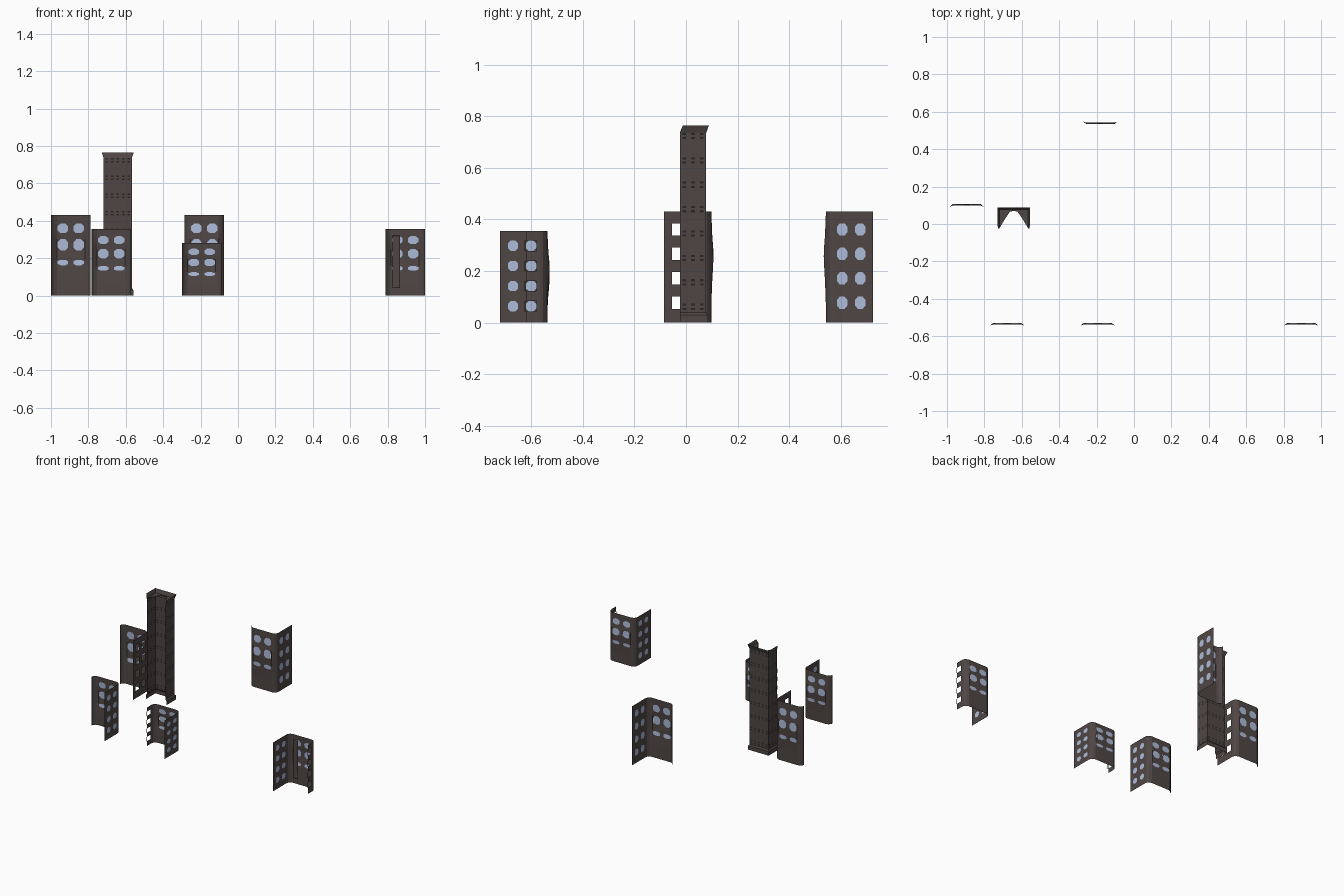
import bpy, bmesh
from mathutils import Vector

if "Cube" in bpy.data.objects:
    bpy.data.objects.remove(bpy.data.objects["Cube"])


def material(name, rgb):
    m = bpy.data.materials.new(name)
    m.diffuse_color = (*rgb, 1)
    m.use_nodes = True
    m.node_tree.nodes["Principled BSDF"].inputs["Base Color"].default_value = m.diffuse_color
    return m


MATS = [material("brown_wall", (0.078, 0.062, 0.058)),
        material("pale_blue_glass", (0.42, 0.50, 0.70)),
        material("dark_recess", (0.022, 0.018, 0.018))]
WALL, GLASS, DARK, HOLE = 0, 1, 2, 3


def sheet(name, point, us, zs, kind, flip=False):
    """Open wall sheet over a grid; window cells become octagonal panes, dark slots or holes."""
    bm = bmesh.new()

    def face(uz, mat):
        vs = [bm.verts.new(point(u, z)) for u, z in uz]
        f = bm.faces.new(vs if flip else vs[::-1])
        f.material_index = mat

    for i, (a, b) in enumerate(zip(us, us[1:])):
        for j, (c, d) in enumerate(zip(zs, zs[1:])):
            k = kind(i, j)
            if k == HOLE:
                continue
            if k == GLASS:
                p, q = (b - a) * 0.27, (d - c) * 0.27
                face([(a + p, c), (b - p, c), (b, c + q), (b, d - q),
                      (b - p, d), (a + p, d), (a, d - q), (a, c + q)], GLASS)
                for x, sx in ((a, 1), (b, -1)):
                    for z, sz in ((c, 1), (d, -1)):
                        tri = [(x, z), (x + sx * p, z), (x, z + sz * q)]
                        face(tri if sx * sz > 0 else tri[::-1], WALL)
            else:
                face([(a, c), (b, c), (b, d), (a, d)], k)
    bmesh.ops.remove_doubles(bm, verts=bm.verts, dist=1e-5)
    me = bpy.data.meshes.new(name)
    bm.to_mesh(me)
    bm.free()
    for m in MATS:
        me.materials.append(m)
    ob = bpy.data.objects.new(name, me)
    bpy.context.collection.objects.link(ob)
    return ob


def lerp_table(table, t):
    for (a, p), (b, q) in zip(table, table[1:]):
        if t <= b:
            return p + (q - p) * (t - a) / (b - a)
    return table[-1][1]


# Rounded plan of the main wall and its slight vertical bow
PLAN = [(-0.106, -0.03), (-0.102, -0.016), (-0.092, -0.006), (-0.075, 0),
        (0.075, 0), (0.092, -0.006), (0.102, -0.016), (0.106, -0.03)]
BOW = [(0, 0), (0.28, 0.001), (0.5, 0.007), (0.63, 0.009), (0.77, 0.004), (1, 0)]
MAIN_Z = [0, 0.2, 0.375, 0.445, 0.56, 0.70, 0.775, 0.895, 1]
SIDE_Z = [0]
for r in (0.18, 0.40, 0.62, 0.84):
    SIDE_Z += [r - 0.056, r + 0.056]
SIDE_Z.append(1)


def building(name, cx, back, h, left=None, right=None, sy=1):
    """Facade with its main wall at y = back (facing sy) and optional side walls."""
    def main_pt(u, z):
        y = lerp_table(PLAN, u)
        bow = lerp_table(BOW, z) if abs(u) < 0.08 else 0
        return Vector((cx + u, back + sy * (y + bow - 0.007), z * h))

    us = [-0.106, -0.102, -0.092, -0.075, -0.070, -0.014, 0.014, 0.070, 0.075, 0.092, 0.102, 0.106]
    sheet(name + "_main_wall", main_pt, us, MAIN_Z,
          lambda i, j: GLASS if i in (4, 6) and j in (2, 4, 6) else WALL, sy < 0)

    for sx, style in ((-1, left), (1, right)):
        if not style:
            continue
        us = [0.036, 0.05, 0.09, 0.097] if style == "strip" else [0.036, 0.05, 0.09, 0.12, 0.16, 0.19]

        def kind(i, j, style=style):
            window = j % 2 == 1
            if style == "strip" and i == 2:      # broken edge
                return WALL if window else HOLE
            if i in (1, 3) and window:
                return GLASS if style == "glass" else HOLE
            return WALL

        sheet(name + ("_left_wall" if sx < 0 else "_right_wall"),
              lambda u, z, sx=sx: Vector((cx + sx * 0.106, back - sy * u, z * h)),
              us, SIDE_Z, kind, sx * sy < 0)


building("tall_west_block", -0.894, 0.105, 0.43, right="open")
building("south_west_block", -0.678, -0.53, 0.355, right="glass")
building("low_south_block", -0.194, -0.53, 0.28, left="strip", right="glass")
building("south_east_block", 0.894, -0.53, 0.355, left="glass", right="strip")
building("tall_north_block", -0.18, 0.535, 0.43, right="glass", sy=-1)

# Upright panel covering one window column
sheet("upright_panel", lambda u, z: Vector((u, -0.545, z)), [0.826, 0.829, 0.863, 0.866],
      [0.04, 0.043, 0.317, 0.32], lambda i, j: WALL if i == 1 and j == 1 else DARK, True)

# Tower: three walls with flared foot and cornice, rows of small dark slots
FLARE = [(0, 0.008), (0.03, 0.008), (0.04, 0), (0.735, 0), (0.765, 0.011)]
TZ = [0, 0.03, 0.04]
for i in range(8):
    z0 = 0.064 + 0.0945 * i
    TZ += [z0 - 0.014, z0 - 0.006, z0 + 0.002, z0 + 0.010]
TZ = sorted(TZ + [0.737, 0.765])
X0, X1, YB = -0.718, -0.568, 0.078


def tower_wall(name, base, n, start, end, count, flip):
    step = (end - start) / count
    us = [start]
    for i in range(count):
        us += [start + step * (i + 0.28), start + step * (i + 0.72)]
    us.append(end)

    def pt(u, z):
        p = Vector((base, u, z)) if n.x else Vector((u, base, z))
        f = lerp_table(FLARE, z)
        if n.y:      # back wall widens with the side walls
            p.x += f * (1 if u > (X0 + X1) / 2 else -1) if u in (start, end) else 0
        elif u == end:
            p.y += f
        elif z > 0.75:
            p.y += 0.012
        return p + n * f

    slots = [j for j in range(len(TZ) - 1) if 3 <= j < 35 and (j - 3) % 4 in (0, 2)]
    sheet(name, pt, us, TZ, lambda i, j: DARK if i % 2 and j in slots else WALL, flip)


tower_wall("tower_back_wall", YB, Vector((0, 1, 0)), X0, X1, 5, False)
tower_wall("tower_left_wall", X0, Vector((-1, 0, 0)), -0.024, YB, 3, False)
tower_wall("tower_right_wall", X1, Vector((1, 0, 0)), -0.024, YB, 3, True)

# Broken tower roof: two corner pieces meeting along the back
bm = bmesh.new()
mid = (X0 + X1) / 2
for x, s in ((X0, 1), (X1, -1)):
    loop = [(x, -0.02), (x + s * 0.03, 0.03), (mid - s * 0.02, 0.066), (mid, 0.07), (mid, YB), (x, YB)]
    f = bm.faces.new([bm.verts.new((a, b, 0.737)) for a, b in (loop if s > 0 else loop[::-1])])
me = bpy.data.meshes.new("tower_roof")
bm.to_mesh(me)
bm.free()
me.materials.append(MATS[WALL])
bpy.context.collection.objects.link(bpy.data.objects.new("tower_roof", me))
